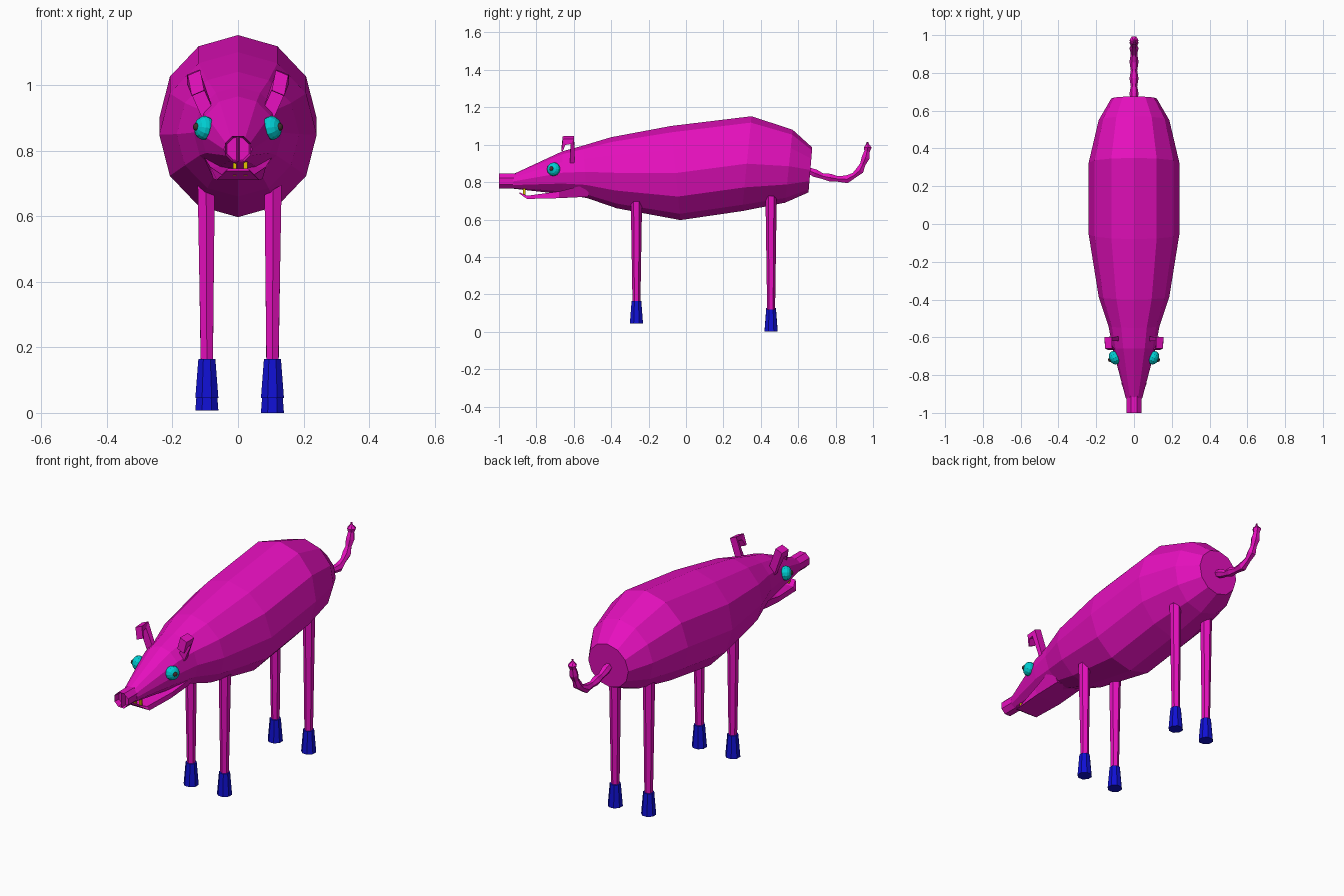
import bpy, bmesh, math
from mathutils import Vector, Matrix

if "Cube" in bpy.data.objects:
    bpy.data.objects.remove(bpy.data.objects["Cube"])


def mat(name, rgb):
    m = bpy.data.materials.new(name)
    m.diffuse_color = (*rgb, 1)
    m.use_nodes = True
    m.node_tree.nodes["Principled BSDF"].inputs["Base Color"].default_value = m.diffuse_color
    return m


PINK = mat("pink_skin", (0.80, 0.005, 0.52))
BLUE = mat("blue_hoof", (0.005, 0.005, 0.65))
CYAN = mat("cyan_eye", (0.0, 0.62, 0.65))
BROWN = mat("brown_pupil", (0.06, 0.03, 0.03))
GOLD = mat("yellow_tooth", (0.75, 0.55, 0.0))


def finish(name, bm, material):
    bmesh.ops.recalc_face_normals(bm, faces=bm.faces)
    me = bpy.data.meshes.new(name)
    bm.to_mesh(me)
    bm.free()
    me.materials.append(material)
    ob = bpy.data.objects.new(name, me)
    bpy.context.collection.objects.link(ob)
    return ob


def skin(bm, rings, cap_start=True, cap_end=True):
    """Join a list of point rings with quads."""
    vs = [[bm.verts.new(p) for p in r] for r in rings]
    n = len(vs[0])
    for a, b in zip(vs, vs[1:]):
        for i in range(n):
            j = (i + 1) % n
            bm.faces.new((a[i], a[j], b[j], b[i]))
    if cap_start:
        bm.faces.new(vs[0])
    if cap_end:
        bm.faces.new(vs[-1])
    return vs


def loft(name, rings, material):
    bm = bmesh.new()
    skin(bm, rings)
    return finish(name, bm, material)


def circle(c, r, n, direction=(0, 0, 1), phase=0.0):
    q = Vector(direction).to_track_quat('Z', 'Y')
    return [Vector(c) + q @ Vector((r * math.cos(t), r * math.sin(t), 0))
            for t in (math.tau * (i + phase) / n for i in range(n))]


# body and head: tilted 12-sided rings (y top, z top, y bottom, z bottom, half width)
sections = [
    (0.675, 0.985, 0.655, 0.745, 0.12), (0.57, 1.08, 0.53, 0.69, 0.187),
    (0.35, 1.152, 0.30, 0.645, 0.24), (-0.08, 1.10, -0.03, 0.597, 0.24),
    (-0.40, 1.04, -0.37, 0.66, 0.187), (-0.55, 0.995, -0.53, 0.715, 0.135),
    (-0.66, 0.965, -0.66, 0.735, 0.113), (-0.925, 0.842, -0.925, 0.765, 0.043)]
rings = []
for yt, zt, yb, zb, w in sections:
    ring = []
    for i in range(12):
        a = math.tau * i / 12
        k = (1 + math.cos(a)) / 2
        ring.append((w * math.sin(a), yb + (yt - yb) * k, zb + (zt - zb) * k))
    rings.append(ring)
loft("body", rings, PINK)

# snout with two recessed nostrils
outline = [(0, .04), (.017, .04), (.04, .017), (.04, -.017), (.017, -.04),
           (0, -.04), (-.017, -.04), (-.04, -.017), (-.04, .017), (-.017, .04)]
bm = bmesh.new()
vs = skin(bm, [[(x, y, 0.805 + z) for x, z in outline] for y in (-0.91, -1.0)],
          cap_end=False)
f = vs[1]
nostrils = [bm.faces.new(f[0:6]), bm.faces.new(f[5:] + f[:1])]
bmesh.ops.recalc_face_normals(bm, faces=bm.faces)
bmesh.ops.inset_individual(bm, faces=nostrils, thickness=0.007)
bmesh.ops.translate(bm, verts=list({v for n in nostrils for v in n.verts}), vec=(0, 0.03, 0))
finish("snout", bm, PINK)

# lower jaw: (y, bottom half width, bottom z, top half width, top z)
jaw = [(-0.52, 0.07, 0.722, 0.11, 0.79), (-0.68, 0.075, 0.714, 0.085, 0.75),
       (-0.85, 0.065, 0.71, 0.05, 0.727), (-0.89, 0.035, 0.738, 0.032, 0.745)]
loft("lower_jaw", [[(-b, y, zb), (b, y, zb), (t, y, zt), (-t, y, zt)]
                   for y, b, zb, t, zt in jaw], PINK)

# teeth
for x in (-0.01, 0.023):
    bm = bmesh.new()
    bmesh.ops.create_cube(bm, size=1, matrix=Matrix.Translation((x, -0.865, 0.747))
                          @ Matrix.Diagonal((0.012, 0.012, 0.045, 1)))
    finish("tooth", bm, GOLD)

for s in (-1, 1):
    # ears: bent strips, (centre, thickness direction)
    bm = bmesh.new()
    path = [((0.092, -0.608, 0.91), (0, 0.012, 0)), ((0.137, -0.608, 1.025), (0, 0.010, 0.014)),
            ((0.134, -0.652, 1.022), (0, -0.007, 0.015)), ((0.122, -0.662, 0.975), (0, -0.004, 0.001))]
    ear = []
    for c, t in path:
        c, t, w = Vector(c), Vector(t), Vector((0.019, 0, -0.008))
        ear.append([((c + p).x * s, (c + p).y, (c + p).z)
                    for p in (-w - t, w - t, w + t, -w + t)])
    skin(bm, ear)
    finish("ear", bm, PINK)

    # eyes with small pupils
    out = Vector((s * 0.86, -0.42, 0.12)).normalized()
    for name, m, r, d in (("eye", CYAN, 0.037, 0.0), ("pupil", BROWN, 0.012, 0.027)):
        bm = bmesh.new()
        place = Matrix.Translation(Vector((s * 0.103, -0.708, 0.869)) + out * d)
        bmesh.ops.create_uvsphere(bm, u_segments=12, v_segments=8, radius=r,
                                  matrix=place @ out.to_track_quat('Z', 'Y').to_matrix().to_4x4()
                                  @ Matrix.Diagonal((1, 1, 0.8, 1)))
        finish(name, bm, m)

    # legs and hooves
    lift = 0.007 if s < 0 else 0.0
    x = 0.005 + s * 0.1
    for name, y, base, top in (("front", -0.265, 0.045, 0.70), ("back", 0.455, 0.0, 0.73)):
        z = base + lift * (name == "back")
        leg = [circle((x, y, z + 0.10), 0.021, 6, phase=0.5),
               circle((x + s * 0.002, y, top), 0.03, 6, phase=0.5)]
        for p in leg[1]:
            p.z -= 0.6 * abs(p.x - x - s * 0.035)
        loft(name + "_leg", leg, PINK)
        loft(name + "_hoof", [circle((x, y, z), 0.038, 8, phase=0.5),
                              circle((x, y, z + 0.12), 0.028, 8, phase=0.5)], BLUE)

# tail: knobbly tube along a curved path
pts = [(0.64, 0.868), (0.69, 0.848), (0.73, 0.832), (0.77, 0.824), (0.81, 0.817),
       (0.86, 0.815), (0.90, 0.837), (0.93, 0.863), (0.945, 0.895), (0.96, 0.93),
       (0.968, 0.965), (0.972, 0.985), (0.97, 1.015)]
tail = []
for i, (y, z) in enumerate(pts):
    a, b = pts[max(i - 1, 0)], pts[min(i + 1, len(pts) - 1)]
    r = 0.006 if i == len(pts) - 1 else (0.024 if i % 2 else 0.017)
    tail.append(circle((0, y, z), r, 6, (0, b[0] - a[0], b[1] - a[1])))
loft("tail", tail, PINK)
